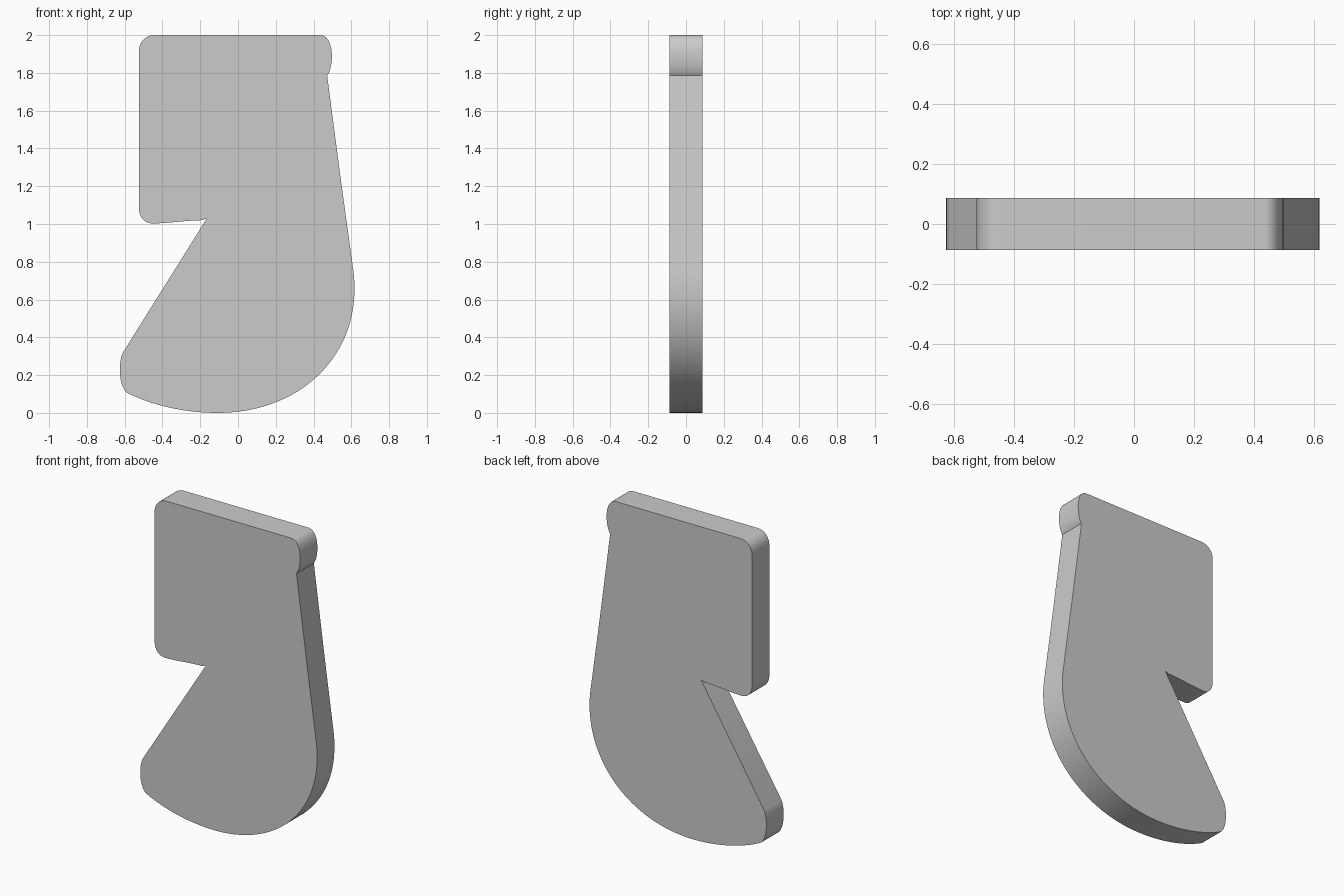
import bpy, bmesh, math
from mathutils import Vector
from mathutils.geometry import interpolate_bezier

if "Cube" in bpy.data.objects:
    bpy.data.objects.remove(bpy.data.objects["Cube"])

HALF = 0.087  # half thickness

# Outline in x, z: 2 values = straight line to point, 6 values = bezier (handle, handle, end)
start = (-0.44, 2.0)
path = [
    (0.435, 2.0),
    (0.475, 2.0, 0.497, 1.95, 0.497, 1.89),      # bulging cuff end
    (0.497, 1.85, 0.49, 1.81, 0.472, 1.785),
    (0.545, 1.23),                               # back of the leg
    (0.609, 0.765),
    (0.614, 0.73, 0.617, 0.695, 0.617, 0.66),    # heel
    (0.617, 0.275, 0.31, 0.0, -0.11, 0.0),
    (-0.28, 0.0, -0.46, 0.04, -0.59, 0.108),     # sole
    (-0.633, 0.15, -0.633, 0.26, -0.612, 0.315), # toe
    (-0.165, 1.03),                              # instep
    (-0.19, 1.02),
    (-0.27, 1.02, -0.37, 1.003, -0.45, 1.003),
    (-0.50, 1.003, -0.525, 1.04, -0.525, 1.09),
    (-0.525, 1.91),
    (-0.525, 1.96, -0.495, 2.0, -0.44, 2.0),
]


def trace(start, path):
    pts = [Vector(start)]
    for seg in path:
        end = Vector(seg[-2:])
        if len(seg) == 2:
            pts.append(end)
        else:
            n = 40 if (end - pts[-1]).length > 0.6 else 12
            pts += [Vector(p[:2]) for p in
                    interpolate_bezier(pts[-1], seg[0:2], seg[2:4], end, n)[1:]]
    return pts[:-1]


# Flat stocking-shaped plate
bm = bmesh.new()
face = bm.faces.new([bm.verts.new((p.x, -HALF, p.y)) for p in trace(start, path)])
ext = bmesh.ops.extrude_face_region(bm, geom=[face], use_keep_orig=True)
verts = [g for g in ext["geom"] if isinstance(g, bmesh.types.BMVert)]
bmesh.ops.translate(bm, verts=verts, vec=(0, 2 * HALF, 0))
bmesh.ops.recalc_face_normals(bm, faces=bm.faces)
mesh = bpy.data.meshes.new("stocking_plate")
bm.to_mesh(mesh)
bm.free()
plate = bpy.data.objects.new("stocking_plate", mesh)
bpy.context.collection.objects.link(plate)
bpy.context.view_layer.objects.active = plate
plate.select_set(True)
bpy.ops.object.shade_smooth_by_angle(angle=math.radians(30))
